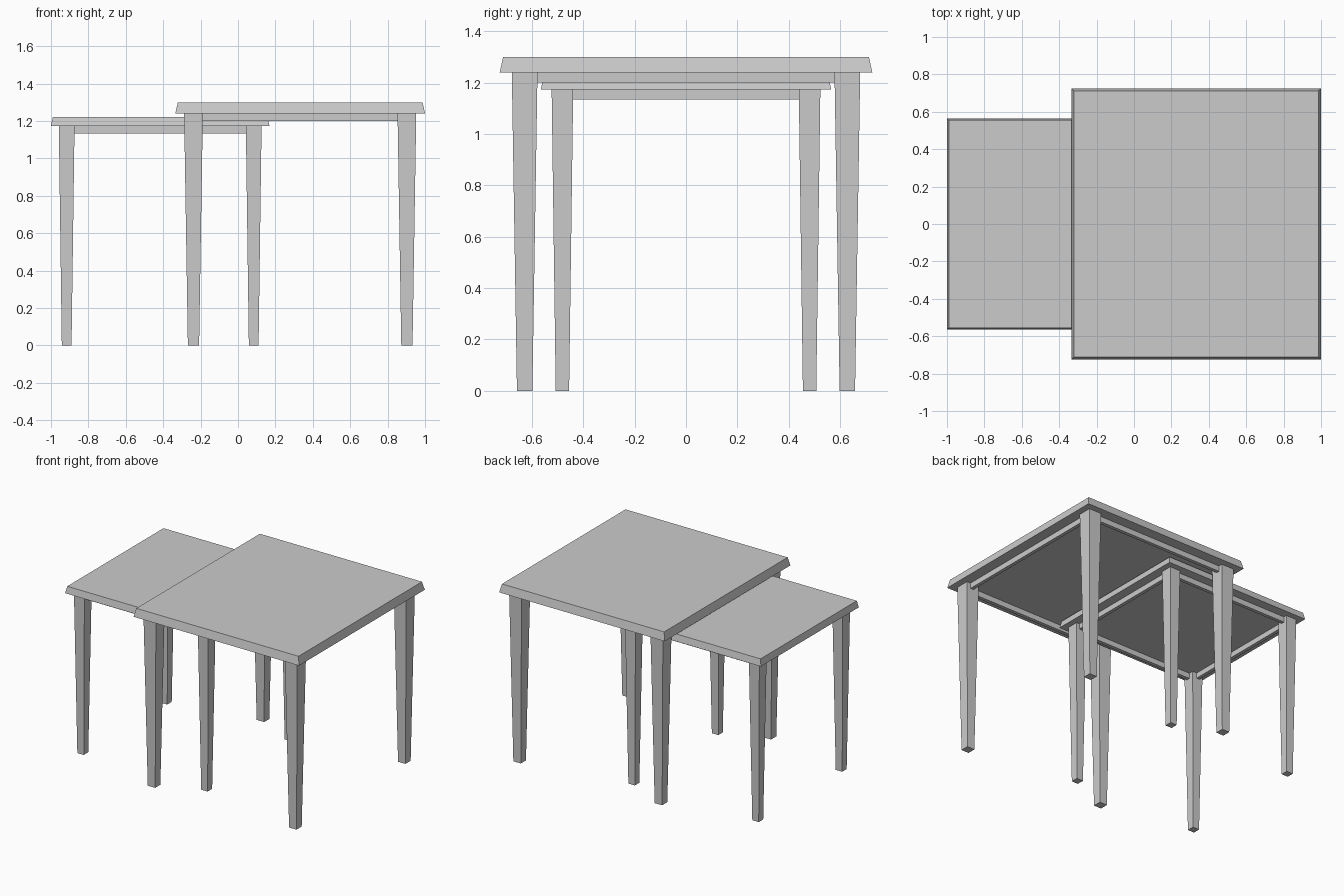
import bpy, bmesh

if "Cube" in bpy.data.objects:
    bpy.data.objects.remove(bpy.data.objects["Cube"])


def frustum(bm, low, high):
    """Six-sided block; low/high = (x0, x1, y0, y1, z)."""
    rings = []
    for x0, x1, y0, y1, z in (low, high):
        rings.append([bm.verts.new(p) for p in
                      ((x0, y0, z), (x1, y0, z), (x1, y1, z), (x0, y1, z))])
    a, b = rings
    bm.faces.new(a[::-1])
    bm.faces.new(b)
    for i in range(4):
        j = (i + 1) % 4
        bm.faces.new((a[i], a[j], b[j], b[i]))


def make(name, blocks):
    bm = bmesh.new()
    for low, high in blocks:
        frustum(bm, low, high)
    me = bpy.data.meshes.new(name)
    bm.to_mesh(me)
    bm.free()
    ob = bpy.data.objects.new(name, me)
    bpy.context.collection.objects.link(ob)


def table(name, x0, x1, hy, z0, z1, bevel, overhang, leg, foot, apron_z, inset, sides):
    # Top board with sloping edges
    make(name + "_top", [((x0, x1, -hy, hy, z0),
                          (x0 + bevel, x1 - bevel, -hy + bevel, hy - bevel, z1))])

    # Tapered square legs
    h, f = leg / 2, foot / 2
    cx0, cx1, cy = x0 + overhang + h, x1 - overhang - h, hy - overhang - h
    for side, cx in (("left", cx0), ("right", cx1)):
        for end, y in (("front", -cy), ("back", cy)):
            make(f"{name}_{end}_{side}_leg",
                 [((cx - f, cx + f, y - f, y + f, 0),
                   (cx - h, cx + h, y - h, y + h, z0))])

    # Apron rails set back from the outer leg faces
    t = 0.025
    o = h - inset
    rails = {
        "front": (cx0, cx1, -cy - o, -cy - o + t),
        "back": (cx0, cx1, cy + o - t, cy + o),
        "left": (cx0 - o, cx0 - o + t, -cy, cy),
        "right": (cx1 + o - t, cx1 + o, -cy, cy),
    }
    for s in sides:
        make(f"{name}_{s}_apron", [(rails[s] + (apron_z,), rails[s] + (z0,))])


# Large table is open on the left so the small one slides under it
table("large_table", -0.335, 1.0, 0.725, 1.24, 1.30, 0.013, 0.047, 0.10, 0.06,
      1.20, 0.03, ("front", "back", "right"))
table("small_table", -1.0, 0.168, 0.565, 1.173, 1.222, 0.01, 0.042, 0.084, 0.052,
      1.134, 0.025, ("front", "back", "left", "right"))
